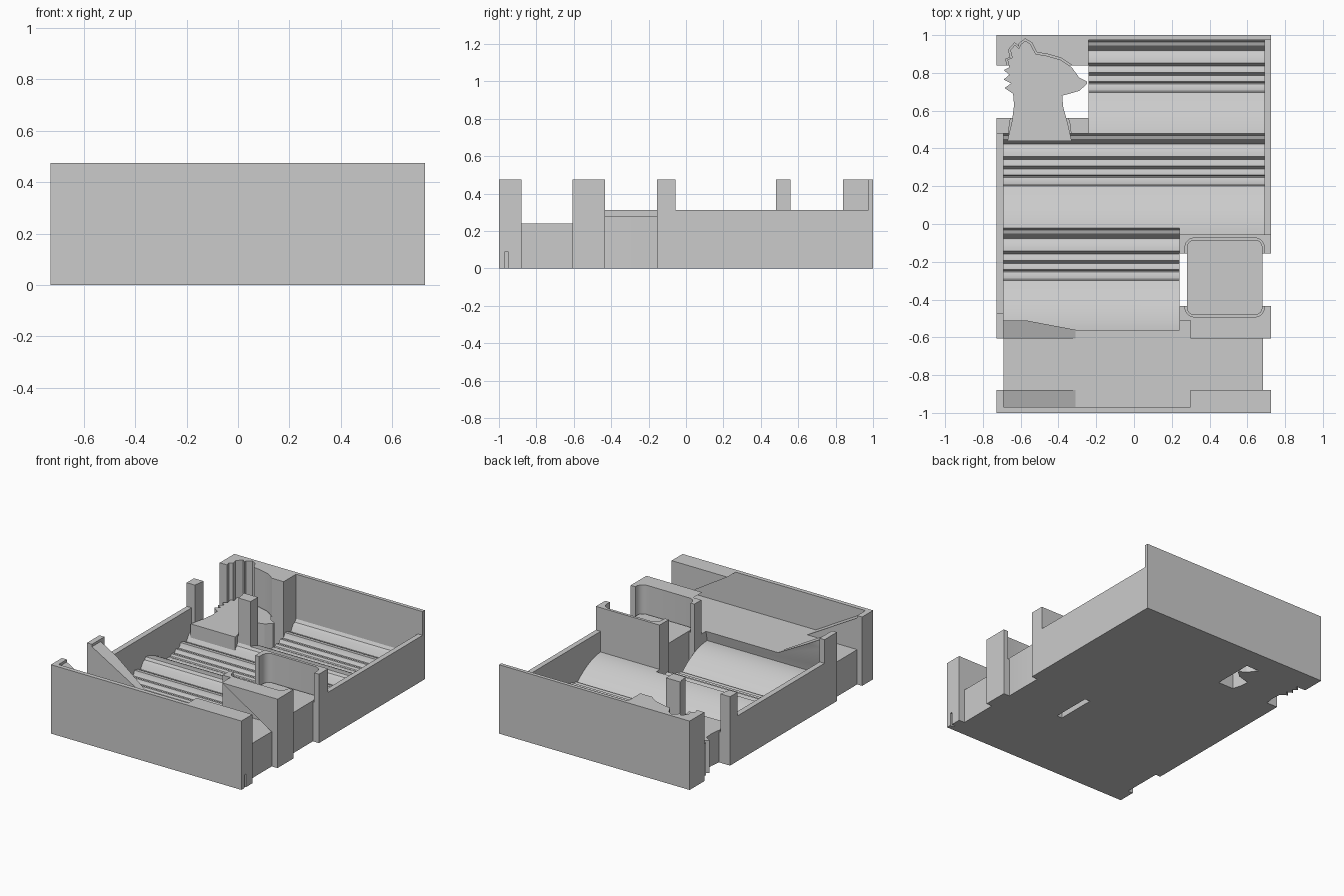
import bpy, bmesh, math
from mathutils import Vector

if "Cube" in bpy.data.objects:
    bpy.data.objects.remove(bpy.data.objects["Cube"])

grey = bpy.data.materials.new("light_grey")
grey.diffuse_color = (0.6, 0.6, 0.6, 1)
grey.use_nodes = True
grey.node_tree.nodes["Principled BSDF"].inputs["Base Color"].default_value = grey.diffuse_color


def prism(name, pts, a, b, axis):
    """Extrude a closed 2D outline along an axis from a to b."""
    place = {"x": lambda p, t: (t, p[0], p[1]),
             "y": lambda p, t: (p[0], t, p[1]),
             "z": lambda p, t: (p[0], p[1], t)}[axis]
    bm = bmesh.new()
    lo = [bm.verts.new(place(p, a)) for p in pts]
    hi = [bm.verts.new(place(p, b)) for p in pts]
    n = len(pts)
    bm.faces.new(lo)
    bm.faces.new(hi)
    for i in range(n):
        bm.faces.new((lo[i], lo[(i + 1) % n], hi[(i + 1) % n], hi[i]))
    bmesh.ops.recalc_face_normals(bm, faces=bm.faces)
    me = bpy.data.meshes.new(name)
    bm.to_mesh(me)
    bm.free()
    me.materials.append(grey)
    ob = bpy.data.objects.new(name, me)
    bpy.context.collection.objects.link(ob)
    return ob


def box(name, x0, x1, y0, y1, z0, z1):
    return prism(name, [(x0, y0), (x1, y0), (x1, y1), (x0, y1)], z0, z1, "z")


def rounded(x0, x1, y0, y1, r, n=6):
    pts = []
    for cx, cy, a0 in ((x1 - r, y1 - r, 0), (x0 + r, y1 - r, 90),
                       (x0 + r, y0 + r, 180), (x1 - r, y0 + r, 270)):
        for i in range(n + 1):
            a = math.radians(a0 + 90 * i / n)
            pts.append((cx + r * math.cos(a), cy + r * math.sin(a)))
    return pts


def offset(pts, d):
    """Grow an outline by d."""
    n = len(pts)
    area = sum(pts[i][0] * pts[(i + 1) % n][1] - pts[(i + 1) % n][0] * pts[i][1] for i in range(n))
    s = 1 if area > 0 else -1
    out = []
    for i in range(n):
        t = Vector(pts[(i + 1) % n]) - Vector(pts[i - 1])
        t.normalize()
        out.append((pts[i][0] + s * d * t.y, pts[i][1] - s * d * t.x))
    return out


H, TOP = 0.475, 0.6
X0, X1 = -0.728, 0.726
tray = box("tray_body", X0, X1, -1, 1, 0, H)
cutters = []


def cut(ob):
    ob.hide_render = True
    cutters.append(ob)


# token racks: tilted treads stepping down at the back, convex rise at the front
steps = [(0, .168), (.012, .149), (.03, .142), (.044, .122), (.056, .1), (.065, .101),
         (.08, .110), (.1, .117), (.122, .119), (.129, .10), (.138, .087), (.146, .088),
         (.16, .094), (.174, .095), (.181, .08), (.188, .073), (.196, .074), (.208, .079),
         (.22, .079), (.227, .066), (.235, .062), (.25, .067), (.268, .066), (.28, .058)]


def rack(name, x0, x1, back, front, lip=()):
    pts = [(back - d, z) for d, z in steps]
    length = back - front
    for i in range(1, 13):
        d = .28 + (length - .28) * i / 12
        u = min((d - .28) / .27, 1)
        pts.append((back - d, .058 + .112 * (1 - (1 - u) ** 2)))
    pts += list(lip) or [(front, TOP)]
    pts.append((back, TOP))
    cut(prism(name, pts, x0, x1, "x"))


rack("rack_cut_back", -.24, .69, .975, .445)
rack("rack_cut_middle", -.69, .69, .48, -.055)
rack("rack_cut_front", -.69, .24, -.02, -.575, [(-.56, .24), (-.511, .388), (-.511, TOP)])

# lowered side walls
cut(box("left_wall_cut", -.8, -.685, -.47, .48, .312, TOP))
cut(box("right_wall_cut", .685, .8, -.055, .975, .312, TOP))

# slanted card pocket with finger gaps
right_top = .68 - .38 / (H - .24) * (TOP - .24)
cut(prism("card_pocket_cut", [(-.31, .24), (.68, .24), (right_top, TOP),
                              (-.69, TOP), (-.69, .458)], -.97, -.51, "y"))
cut(box("finger_gap_cut", -.9, .9, -.88, -.606, .24, TOP))
cut(box("left_gap_cut", -.9, -.69, -.88, -.606, -.1, TOP))
cut(box("right_gap_cut", .682, .9, -.88, -.606, -.1, TOP))
cut(box("corner_notch_cut", .70, .8, -.968, -.952, -.1, .09))

# rounded square nook with open side
cut(box("nook_gap_cut", .24, .9, -.434, -.155, -.1, TOP))
cut(prism("nook_recess_cut", rounded(.27, .69, -.492, -.074, .05), .27, TOP, "z"))

# bird-head nook
head = [(-.67, .44), (-.33, .44), (-.35, .53), (-.375, .62), (-.38, .68), (-.34, .69),
        (-.29, .705), (-.25, .74), (-.25, .755), (-.29, .775), (-.33, .83), (-.39, .87),
        (-.46, .89), (-.52, .90), (-.55, .955), (-.575, .97), (-.60, .95), (-.61, .93),
        (-.63, .95), (-.655, .92), (-.645, .88), (-.67, .87), (-.66, .83), (-.69, .815),
        (-.66, .79), (-.69, .765), (-.65, .745), (-.685, .72), (-.64, .69), (-.635, .63),
        (-.645, .55)]
cut(box("head_gap_cut", -.9, -.24, .56, .84, -.1, TOP))
cut(prism("head_recess_cut", offset(head, .01), .212, TOP, "z"))

# apply all cuts
for c in cutters:
    m = tray.modifiers.new("cut", "BOOLEAN")
    m.operation = "DIFFERENCE"
    m.solver = "EXACT"
    m.object = c
bpy.context.view_layer.update()
dg = bpy.context.evaluated_depsgraph_get()
result = bpy.data.meshes.new_from_object(tray.evaluated_get(dg))
tray.modifiers.clear()
tray.data = result
for c in cutters:
    bpy.data.objects.remove(c)

# raised stands inside the nooks
nook_stand = prism("nook_stand", rounded(.28, .68, -.482, -.084, .04), 0, .28, "z")
head_stand = prism("bird_head_stand", head, 0, .222, "z")

for ob in (tray, nook_stand, head_stand):
    bpy.ops.object.select_all(action="DESELECT")
    ob.select_set(True)
    bpy.context.view_layer.objects.active = ob
    bpy.ops.object.shade_smooth_by_angle(angle=math.radians(24))
